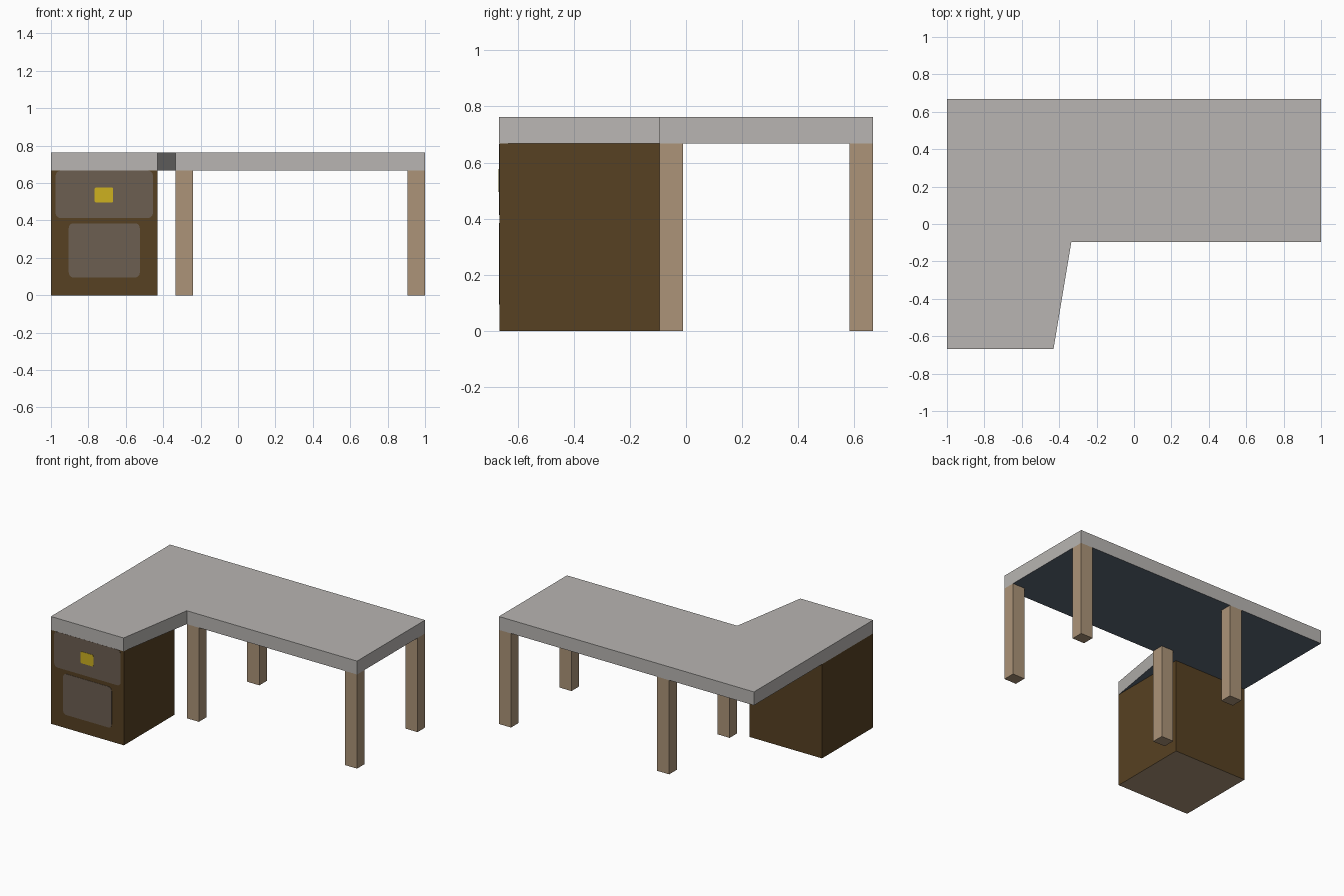
import bpy, bmesh
from mathutils import Vector

if "Cube" in bpy.data.objects:
    bpy.data.objects.remove(bpy.data.objects["Cube"])


def material(name, *rgb):
    """Flat material from display colour values 0-255."""
    lin = [((c / 255 + 0.055) / 1.055) ** 2.4 for c in rgb] + [1]
    m = bpy.data.materials.new(name)
    m.use_nodes = True
    m.diffuse_color = lin
    m.node_tree.nodes["Principled BSDF"].inputs["Base Color"].default_value = lin
    return m


GREY = material("grey top", 184, 181, 178)
SLATE = material("slate underside", 92, 103, 118)
TAN = material("tan wood", 172, 148, 120)
BROWN = material("dark brown wood", 87, 65, 34)
DRAWER = material("taupe drawer", 108, 94, 81)
YELLOW = material("yellow handle", 205, 177, 32)


def finish(name, bm, mat, under=None):
    """Make the object; faces looking down may take a second material."""
    bmesh.ops.recalc_face_normals(bm, faces=bm.faces)
    me = bpy.data.meshes.new(name)
    me.materials.append(mat)
    if under:
        me.materials.append(under)
        for f in bm.faces:
            f.material_index = 1 if f.normal.z < -0.5 else 0
    bm.to_mesh(me)
    bm.free()
    ob = bpy.data.objects.new(name, me)
    bpy.context.collection.objects.link(ob)
    return ob


def box(name, lo, hi, mat, under=None, radius=0):
    """Box between two corners; radius rounds the edges running along y."""
    lo, hi = Vector(lo), Vector(hi)
    bm = bmesh.new()
    bmesh.ops.create_cube(bm, size=1)
    for v in bm.verts:
        v.co = (lo + hi) / 2 + v.co * (hi - lo)
    if radius:
        edges = [e for e in bm.edges
                 if abs(e.verts[0].co.y - e.verts[1].co.y) > 1e-5]
        bmesh.ops.bevel(bm, geom=edges, offset=radius, segments=5,
                        profile=0.5, affect='EDGES')
    return finish(name, bm, mat, under)


DEPTH, UNDER, TOP = 0.667, 0.667, 0.762
INNER = -0.095      # front edge of the long wing

# L-shaped table top with a slanted inner edge
outline = [(-1, -DEPTH), (-0.43, -DEPTH), (-0.335, INNER),
           (1, INNER), (1, DEPTH), (-1, DEPTH)]
bm = bmesh.new()
slab = bm.faces.new([bm.verts.new((x, y, UNDER)) for x, y in outline])
ext = bmesh.ops.extrude_face_region(bm, geom=[slab], use_keep_orig=True)
bmesh.ops.translate(bm, vec=(0, 0, TOP - UNDER),
                    verts=[v for v in ext["geom"] if isinstance(v, bmesh.types.BMVert)])
finish("table_top", bm, GREY, SLATE)

# Four square legs under the long wing
for side, x in (("right", -0.335), ("left", 0.905)):
    for end, y in (("front", INNER), ("back", 0.582)):
        box(f"{end}_{side}_leg", (x, y, 0), (x + 0.095, y + 0.085, UNDER), TAN)

# Drawer cabinet under the short wing
FACE = -0.664
box("cabinet", (-1, FACE, 0), (-0.43, INNER, UNDER), BROWN, TAN)


def plate(name, x0, x1, z0, z1, proud, mat, radius):
    box(name, (x0, FACE - proud, z0), (x1, FACE + 0.002, z1), mat, radius=radius)


# Drawer fronts and handle
plate("upper_drawer", -0.975, -0.455, 0.413, 0.666, 0.002, DRAWER, 0.026)
plate("lower_drawer", -0.905, -0.525, 0.095, 0.385, 0.002, DRAWER, 0.026)
plate("drawer_handle", -0.767, -0.667, 0.495, 0.577, 0.004, YELLOW, 0.011)
